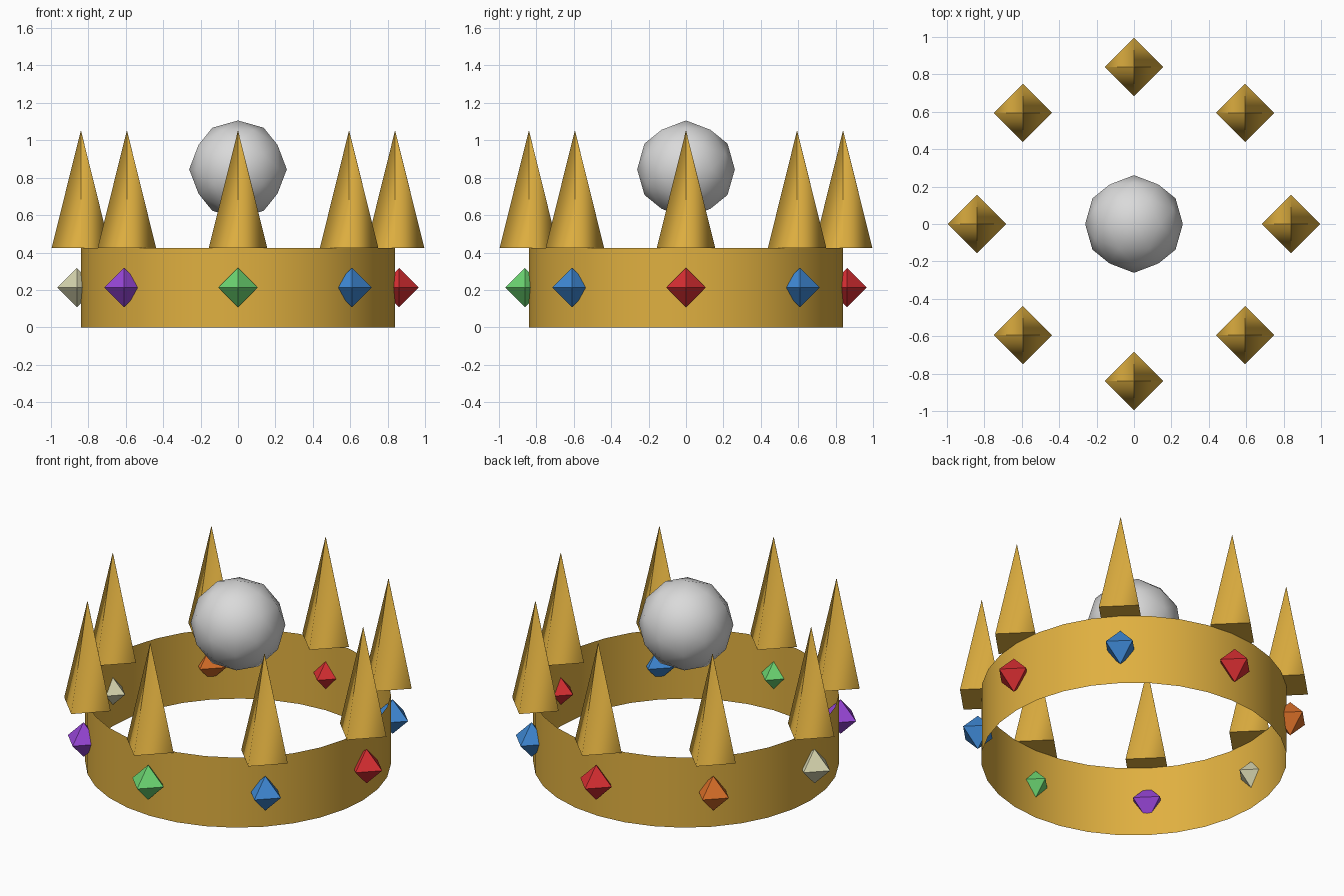
import bpy, bmesh, math
from mathutils import Vector

if "Cube" in bpy.data.objects:
    bpy.data.objects.remove(bpy.data.objects["Cube"])


def material(name, rgb):
    """Flat material from 0-255 display values."""
    lin = [((c / 255 + 0.055) / 1.055) ** 2.4 if c > 10 else c / 3294 for c in rgb]
    m = bpy.data.materials.new(name)
    m.diffuse_color = (*lin, 1)
    m.use_nodes = True
    m.node_tree.nodes["Principled BSDF"].inputs["Base Color"].default_value = m.diffuse_color
    return m


gold = material("gold", (224, 176, 64))
silver = material("silver", (218, 218, 218))
red = material("red", (216, 46, 50))
green = material("green", (108, 214, 114))
blue = material("blue", (62, 136, 212))
purple = material("purple", (152, 70, 216))
orange = material("orange", (216, 110, 40))
cream = material("cream", (214, 212, 174))


def finish(name, bm, mat, location=(0, 0, 0)):
    bmesh.ops.recalc_face_normals(bm, faces=bm.faces)
    mesh = bpy.data.meshes.new(name)
    bm.to_mesh(mesh)
    bm.free()
    mesh.materials.append(mat)
    obj = bpy.data.objects.new(name, mesh)
    obj.location = location
    bpy.context.collection.objects.link(obj)
    return obj


BAND_R, BAND_H = 0.84, 0.425
SPIKE_R, SPIKE_H = 0.156, 0.625
GEM_R, GEM_RING = 0.105, 0.862
ORB_R, ORB_Z = 0.261, 0.845

# Band: thin open ring
bm = bmesh.new()
bmesh.ops.create_cone(bm, cap_ends=False, segments=32, radius1=BAND_R,
                      radius2=BAND_R, depth=BAND_H)
for f in bm.faces:
    f.smooth = True
finish("band", bm, gold, (0, 0, BAND_H / 2))


def spike(location):
    """Four-sided point with soft sides and a crisp base."""
    bm = bmesh.new()
    bmesh.ops.create_cone(bm, cap_ends=True, segments=4, radius1=SPIKE_R,
                          radius2=0.001, depth=SPIKE_H)
    for f in bm.faces:
        f.smooth = abs(f.normal.z) < 0.9
    for e in bm.edges:
        if abs(e.verts[0].co.z - e.verts[1].co.z) < 1e-4:
            e.smooth = False
    finish("spike", bm, gold, location)


def gem(location, mat):
    """Octahedron stone set through the band."""
    bm = bmesh.new()
    for axis in range(3):
        for s in (-GEM_R, GEM_R):
            co = [0, 0, 0]
            co[axis] = s
            bm.verts.new(co)
    bmesh.ops.convex_hull(bm, input=bm.verts)
    finish("gem", bm, mat, location)


# Spikes and gems, every 45 degrees starting at the right side
stones = [red, blue, red, orange, cream, purple, green, blue]
for i, stone in enumerate(stones):
    a = i * math.pi / 4
    c, s = math.cos(a), math.sin(a)
    spike((BAND_R * c, BAND_R * s, BAND_H + SPIKE_H / 2))
    gem((GEM_RING * c, GEM_RING * s, BAND_H / 2), stone)

# Orb: once-subdivided icosahedron floating in the centre
bm = bmesh.new()
phi = (1 + 5 ** 0.5) / 2
for p in (-1, 1):
    for q in (-phi, phi):
        for co in ((p, 0, q), (q, p, 0), (0, q, p)):
            bm.verts.new(co)
bmesh.ops.convex_hull(bm, input=bm.verts)
bmesh.ops.subdivide_edges(bm, edges=bm.edges, cuts=1, use_grid_fill=True)
for v in bm.verts:
    v.co = v.co.normalized() * ORB_R
for f in bm.faces:
    f.smooth = True
finish("orb", bm, silver, (0, 0, ORB_Z))
